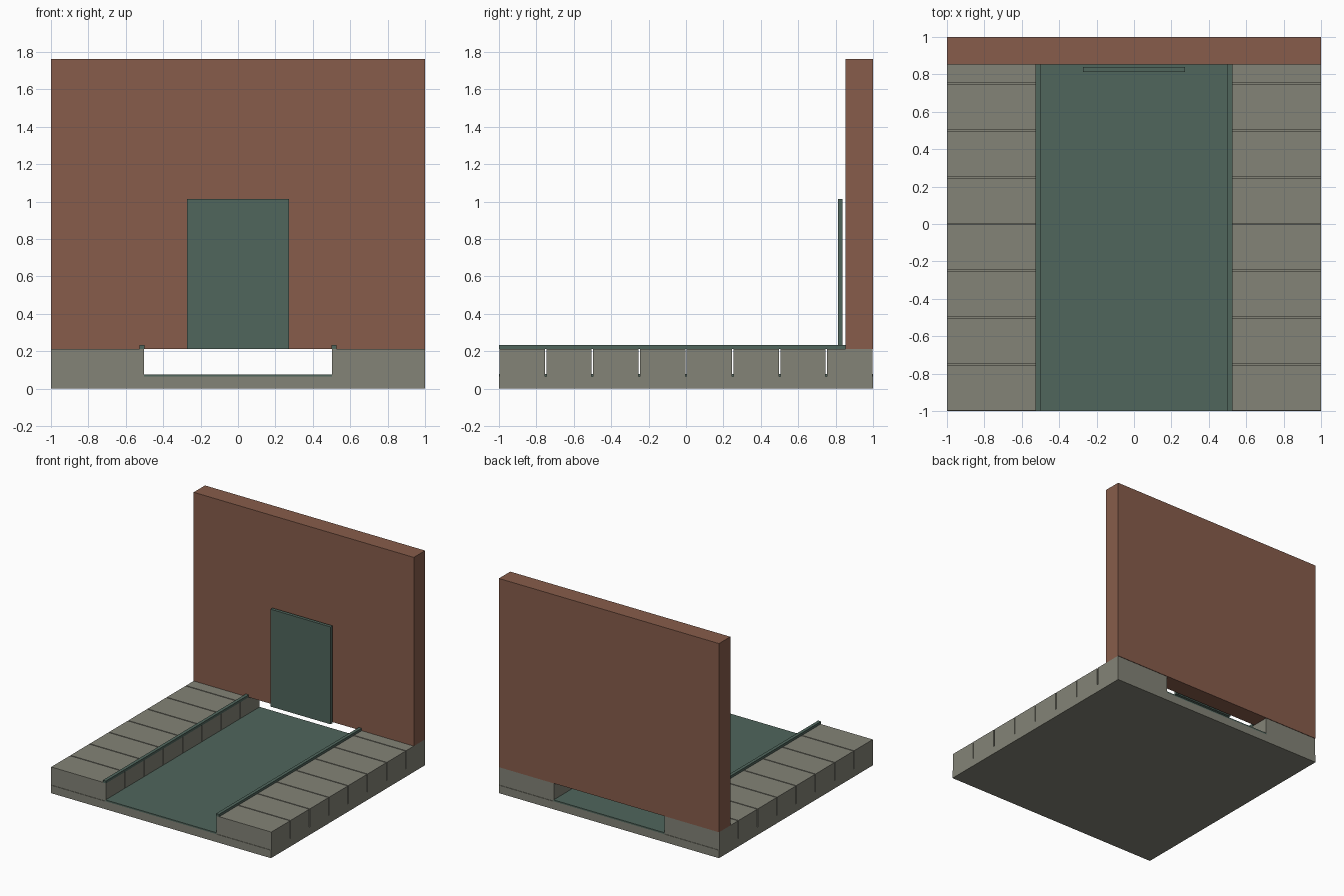
import bpy

cube = bpy.data.objects.get("Cube")
if cube:
    bpy.data.objects.remove(cube, do_unlink=True)


def material(name, rgb):
    mat = bpy.data.materials.new(name)
    mat.use_nodes = True
    mat.diffuse_color = (*rgb, 1)
    bsdf = next(n for n in mat.node_tree.nodes if n.type == 'BSDF_PRINCIPLED')
    bsdf.inputs["Base Color"].default_value = (*rgb, 1)
    return mat


brick = material("brick brown", (0.242, 0.108, 0.070))
stone = material("warm grey stone", (0.227, 0.227, 0.184))
teal = material("dark teal", (0.080, 0.133, 0.108))


def box(name, x, y, z, mat):
    """Box spanning the (low, high) ranges on each axis."""
    spans = (x, y, z)
    bpy.ops.mesh.primitive_cube_add(size=1)
    obj = bpy.context.object
    obj.name = name
    obj.location = [(a + b) / 2 for a, b in spans]
    obj.scale = [b - a for a, b in spans]
    bpy.ops.object.transform_apply(location=False, rotation=False, scale=True)
    obj.data.materials.append(mat)
    return obj


BASE_TOP = 0.065
KERB_TOP = 0.213
WALL_FRONT = 0.853

# Foundation slab and the sunken channel floor
box("base_slab", (-1, 1), (-1, 1), (0, BASE_TOP), stone)
box("channel_floor", (-0.503, 0.503), (-1, 1), (BASE_TOP, 0.077), teal)

# Rows of paving blocks with thin joints, and an edge rail on each side
PITCH, JOINT = 0.25, 0.008
for side, sign in (("left", 1), ("right", -1)):
    for i in range(8):
        start = -1 + i * PITCH
        box(f"{side}_paving_block_{i + 1}",
            sorted((sign * 0.503, sign)),
            (start + JOINT / 2, start + PITCH - JOINT / 2),
            (BASE_TOP, KERB_TOP), stone)
    box(f"{side}_edge_rail", sorted((sign * 0.5, sign * 0.527)),
        (-1, WALL_FRONT), (KERB_TOP, 0.233), teal)

# Back wall bridging the channel, with the door panel just in front of it
box("back_wall", (-1, 1), (WALL_FRONT, 1), (KERB_TOP, 1.763), brick)
box("door_panel", (-0.273, 0.273), (0.812, 0.838), (KERB_TOP, 1.013), teal)
